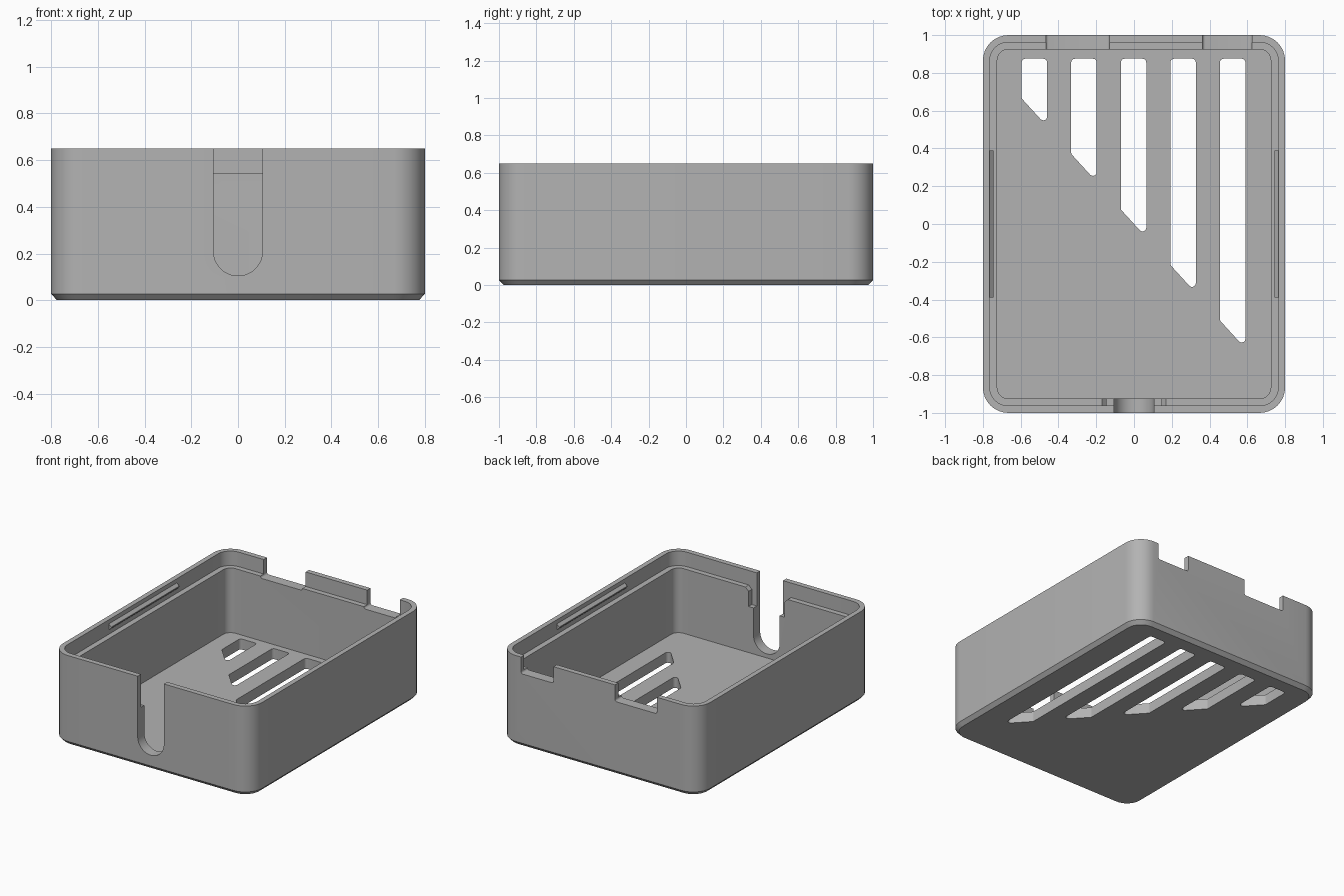
import bpy, bmesh
from math import sin, tan
from mathutils import Vector

cube = bpy.data.objects.get("Cube")
if cube:
    bpy.data.objects.remove(cube, do_unlink=True)

grey = bpy.data.materials.new("plain grey")
grey.use_nodes = True
COLOUR = (0.45, 0.45, 0.45, 1)
grey.diffuse_color = COLOUR
grey.node_tree.nodes["Principled BSDF"].inputs["Base Color"].default_value = COLOUR


def rounded(points, radii, steps=8):
    """Fillet each corner of a 2D polygon; a zero radius keeps it sharp."""
    pts = [Vector(p) for p in points]
    out = []
    for i, (p, r) in enumerate(zip(pts, radii)):
        if not r:
            out.append(p)
            continue
        a = (pts[i - 1] - p).normalized()
        b = (pts[(i + 1) % len(pts)] - p).normalized()
        half = a.angle(b) / 2
        centre = p + (a + b).normalized() * r / sin(half)
        start = p + a * r / tan(half) - centre
        end = p + b * r / tan(half) - centre
        sweep = start.angle(end)
        for k in range(steps + 1):
            t = k / steps
            out.append(centre + (start * sin((1 - t) * sweep)
                                 + end * sin(t * sweep)) / sin(sweep))
    return out


def loft(name, rings):
    """Closed solid skinned through matching rings of 3D points."""
    bm = bmesh.new()
    loops = [[bm.verts.new(p) for p in ring] for ring in rings]
    n = len(loops[0])
    for low, high in zip(loops, loops[1:]):
        for i in range(n):
            j = (i + 1) % n
            bm.faces.new((low[i], low[j], high[j], high[i]))
    bm.faces.new(loops[0])
    bm.faces.new(loops[-1])
    bmesh.ops.recalc_face_normals(bm, faces=bm.faces)
    mesh = bpy.data.meshes.new(name)
    bm.to_mesh(mesh)
    bm.free()
    mesh.materials.append(grey)
    obj = bpy.data.objects.new(name, mesh)
    bpy.context.collection.objects.link(obj)
    return obj


def prism_y(name, outline, y0, y1):
    return loft(name, [[(p[0], y, p[1]) for p in outline] for y in (y0, y1)])


def box_ring(hx, hy, r, z):
    corners = [(-hx, -hy), (hx, -hy), (hx, hy), (-hx, hy)]
    return [(p.x, p.y, z) for p in rounded(corners, [r] * 4)]


def activate(obj):
    bpy.ops.object.select_all(action='DESELECT')
    obj.select_set(True)
    bpy.context.view_layer.objects.active = obj


def cut(obj, cutter):
    cutter.hide_render = True
    mod = obj.modifiers.new("cut", 'BOOLEAN')
    mod.operation = 'DIFFERENCE'
    mod.solver = 'EXACT'
    mod.object = cutter
    activate(obj)
    bpy.ops.object.modifier_apply(modifier=mod.name)
    bpy.data.objects.remove(cutter, do_unlink=True)


# Tray: chamfered base, outer wall, thin lip, inner ledge and floor
TOP, LEDGE, FLOOR = 0.65, 0.545, 0.076
tray = loft("case_tray", [
    box_ring(0.775, 0.975, 0.11, 0),
    box_ring(0.8, 1.0, 0.135, 0.027),
    box_ring(0.8, 1.0, 0.135, TOP),
    box_ring(0.764, 0.962, 0.097, TOP),
    box_ring(0.764, 0.962, 0.097, LEDGE),
    box_ring(0.724, 0.924, 0.057, LEDGE),
    box_ring(0.724, 0.924, 0.057, FLOOR)])

# Floor vents with slanted ends, getting longer from right to left
for i in range(5):
    x0 = -0.595 + i * 0.2625
    x1 = x0 + 0.135
    y = 0.665 - i * 0.294
    shape = rounded([(x0, y), (x1, y - 0.148), (x1, 0.875), (x0, 0.875)], [0.02] * 4, 5)
    cut(tray, loft("vent_cutter", [[(p.x, p.y, z) for p in shape] for z in (-0.1, 0.2)]))

# Cable slot with a round bottom in the front wall
w = 0.105
slot = rounded([(-w, 0.105), (w, 0.105), (w, 0.8), (-w, 0.8)], [w * 0.999, w * 0.999, 0, 0], 12)
cut(tray, prism_y("slot_cutter", slot, -1.2, -0.85))

# Chamfered recess in the inner front wall around the slot
half = [(0.145, 0.41), (0.145, LEDGE - 0.025), (0.17, LEDGE), (0.17, 0.56)]
recess = half + [(-x, z) for x, z in reversed(half)]
cut(tray, prism_y("recess_cutter", recess, -0.962, -0.85))

# Two notches in the back wall
for x0, x1 in ((-0.467, -0.13), (0.363, 0.625)):
    notch = rounded([(x0, 0.53), (x1, 0.53), (x1, 0.8), (x0, 0.8)], [0.015, 0.015, 0, 0], 4)
    cut(tray, prism_y("notch_cutter", notch, 0.85, 1.2))

activate(tray)
bpy.ops.object.shade_smooth_by_angle(angle=0.5)

# Snap ridges inside the side lips
for side, s in (("left", 1), ("right", -1)):
    ridge = [(s * 0.77, 0.572), (s * 0.764, 0.576), (s * 0.744, 0.594),
             (s * 0.744, 0.602), (s * 0.764, 0.62), (s * 0.77, 0.624)]
    prism_y(side + "_snap_ridge", ridge, -0.39, 0.39)
